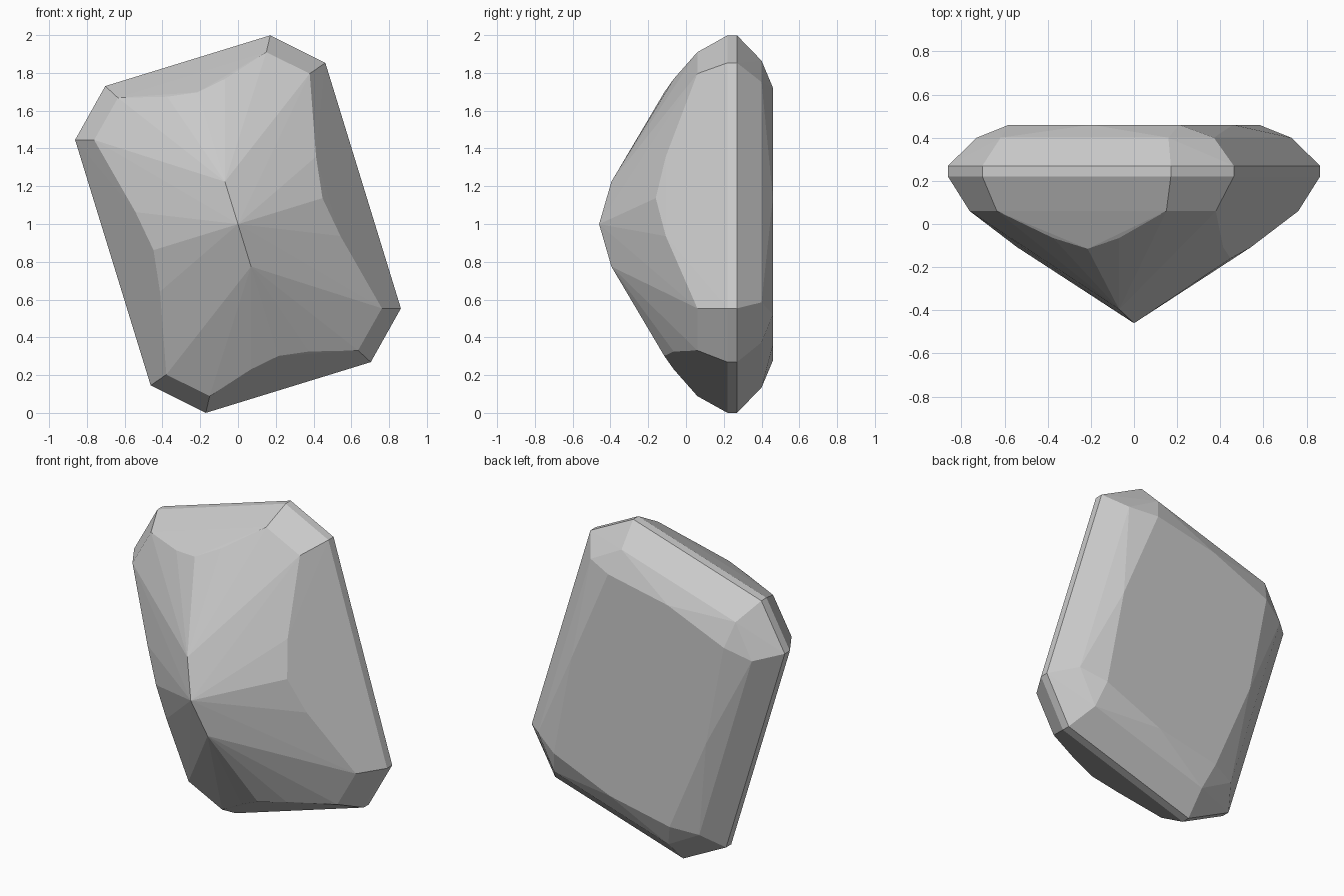
import bpy, bmesh, math
from mathutils import Matrix

if "Cube" in bpy.data.objects:
    bpy.data.objects.remove(bpy.data.objects["Cube"])

# One quarter of the cut stone: (half width, half length, depth along y)
QUARTER = [
    # girdle band
    (0.457, 0.905, 0.22), (0.693, 0.680, 0.22),
    (0.457, 0.905, 0.27), (0.693, 0.680, 0.27),
    # crown ring and flat table at the back
    (0.407, 0.780, 0.40), (0.575, 0.610, 0.40),
    (0.413, 0.629, 0.46), (0.480, 0.0, 0.46), (0.0, 0.670, 0.46),
    # pavilion facets towards the front
    (0.411, 0.826, 0.06), (0.597, 0.650, 0.06),
    (0.468, 0.0, -0.16), (0.500, 0.220, -0.107),
    (0.0, 0.730, -0.115), (0.160, 0.755, -0.065),
    # keel and culet
    (0.0, 0.235, -0.395), (0.0, 0.0, -0.46),
]

# Mirror the quarter in both directions
points = {(u * su, y, v * sv)
          for u, v, y in QUARTER for su in (-1, 1) for sv in (-1, 1)}

# Wrap the points in flat facets
bm = bmesh.new()
for p in sorted(points):
    bm.verts.new(p)
hull = bmesh.ops.convex_hull(bm, input=bm.verts[:])
bmesh.ops.delete(bm, geom=[v for v in bm.verts if not v.link_faces], context='VERTS')
bmesh.ops.dissolve_limit(bm, angle_limit=math.radians(0.5),
                         verts=bm.verts[:], edges=bm.edges[:])
bmesh.ops.recalc_face_normals(bm, faces=bm.faces[:])

# Tilt the stone and stand it on the ground
bm.transform(Matrix.Rotation(math.radians(-17.1), 4, 'Y'))
low = min(v.co.z for v in bm.verts)
bm.transform(Matrix.Translation((0, 0, -low)))

mesh = bpy.data.meshes.new("gemstone")
bm.to_mesh(mesh)
bm.free()
bpy.context.collection.objects.link(bpy.data.objects.new("gemstone", mesh))
